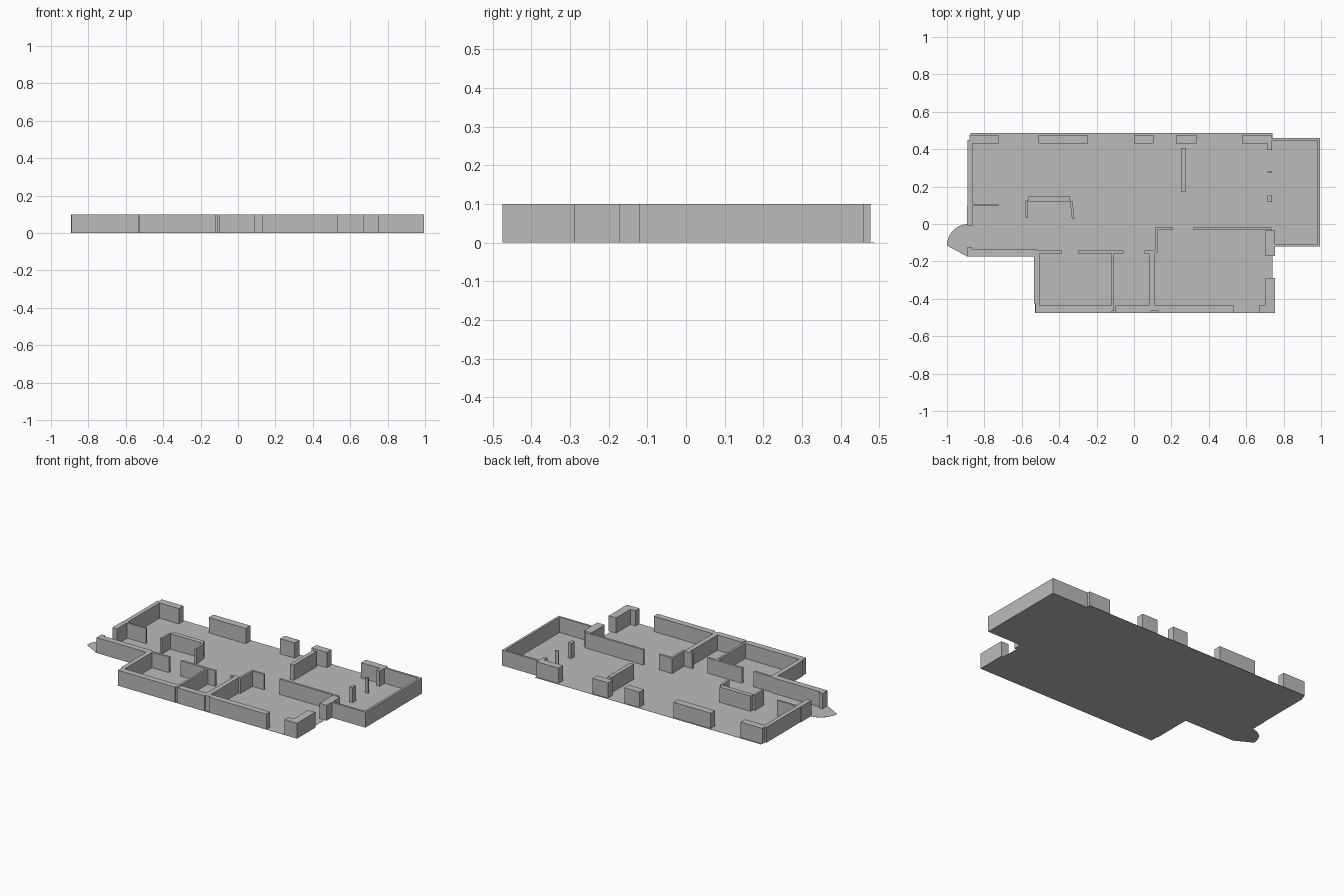
import bpy, bmesh, math

cube = bpy.data.objects.get("Cube")
if cube:
    bpy.data.objects.remove(cube, do_unlink=True)

HEIGHT = 0.1
SLAB = 0.001

grey = bpy.data.materials.new("plain grey")
grey.use_nodes = True
grey.diffuse_color = (0.5, 0.5, 0.5, 1)
grey.node_tree.nodes["Principled BSDF"].inputs["Base Color"].default_value = (0.5, 0.5, 0.5, 1)


def extrude(name, outline, height):
    """Raise a counter-clockwise plan outline from the ground into a solid."""
    bm = bmesh.new()
    base = bm.faces.new([bm.verts.new((x, y, 0)) for x, y in outline])
    top = bmesh.ops.extrude_face_region(bm, geom=[base])["geom"]
    verts = [v for v in top if isinstance(v, bmesh.types.BMVert)]
    bmesh.ops.translate(bm, verts=verts, vec=(0, 0, height))
    bmesh.ops.recalc_face_normals(bm, faces=bm.faces)
    mesh = bpy.data.meshes.new(name)
    bm.to_mesh(mesh)
    bm.free()
    mesh.materials.append(grey)
    obj = bpy.data.objects.new(name, mesh)
    bpy.context.collection.objects.link(obj)
    return obj


def wall(name, left, right, front, back):
    extrude(name, [(left, front), (right, front), (right, back), (left, back)], HEIGHT)


# Floor slab, with the rounded sweep of the entrance door on the side
sweep = []
for step in range(11):
    angle = math.pi / 2 * (1 + step / 10)
    sweep.append((-0.885 + 0.115 * math.cos(angle), -0.115 + 0.115 * math.sin(angle)))
extrude("floor", [
    (-0.89, -0.175), (-0.53, -0.175), (-0.53, -0.475), (0.74, -0.475),
    (0.74, -0.12), (0.995, -0.12), (0.995, 0.46), (0.74, 0.46),
    (0.74, 0.487), (-0.875, 0.487), (-0.875, 0.1), (-0.89, 0.1)] + sweep, SLAB)

# Thick piers along the back, separated by window openings
piers = [(-0.88, -0.725), (-0.51, -0.245), (0.0, 0.105), (0.225, 0.335), (0.58, 0.735)]
for number, (left, right) in enumerate(piers):
    wall(f"back_pier_{number + 1}", left, right, 0.43, 0.477)

# Entrance side
wall("entrance_back_wall", -0.89, -0.863, 0.107, 0.45)
wall("entrance_corner_wall", -0.875, -0.863, 0.44, 0.477)
wall("entrance_door_jamb", -0.893, -0.86, -0.008, 0.1)
wall("entrance_screen", -0.89, -0.725, 0.095, 0.107)
wall("entrance_front_wall", -0.89, -0.52, -0.175, -0.135)
wall("entrance_front_jamb", -0.89, -0.865, -0.14, -0.123)

# Outer walls of the front rooms
wall("small_room_side_wall", -0.535, -0.505, -0.425, -0.14)
wall("small_room_corner", -0.527, -0.505, -0.475, -0.42)
wall("small_room_front_wall", -0.525, -0.118, -0.475, -0.435)
wall("middle_room_front_wall", -0.1, 0.092, -0.475, -0.435)
wall("large_room_front_wall", 0.13, 0.535, -0.475, -0.435)
wall("large_room_corner_front", 0.667, 0.755, -0.475, -0.435)
wall("large_room_corner_side", 0.703, 0.755, -0.475, -0.288)
wall("large_room_side_pier", 0.703, 0.755, -0.172, -0.035)

# Partitions between the front rooms
wall("small_room_partition", -0.12, -0.106, -0.465, -0.155)
wall("middle_room_partition", 0.08, 0.112, -0.44, -0.145)
wall("middle_room_partition_end", 0.092, 0.13, -0.465, -0.435)
for number, (left, right) in enumerate([(-0.51, -0.385), (-0.3, -0.055), (0.055, 0.112)]):
    wall(f"corridor_wall_{number + 1}", left, right, -0.157, -0.142)
wall("large_room_return", 0.112, 0.126, -0.155, -0.018)
wall("large_room_back_stub", 0.115, 0.207, -0.032, -0.018)
wall("large_room_back_wall", 0.318, 0.735, -0.032, -0.018)

# Side room with thin outer walls
wall("side_room_front_wall", 0.75, 0.995, -0.12, -0.107)
wall("side_room_outer_wall", 0.98, 0.995, -0.12, 0.46)
wall("side_room_back_wall", 0.735, 0.995, 0.447, 0.46)

# Posts between the side room and the hall
for name, front, back in [("wide_post", 0.117, 0.152), ("thin_post", 0.276, 0.284),
                          ("back_post", 0.395, 0.45)]:
    wall(name, 0.715, 0.737, front, back)

# Free-standing hall wall and the three-sided alcove
wall("hall_divider", 0.25, 0.277, 0.175, 0.405)
wall("alcove_back", -0.565, -0.342, 0.117, 0.148)
wall("alcove_side", -0.58, -0.566, 0.033, 0.125)
extrude("alcove_slanted_side", [
    (-0.332, 0.03), (-0.319, 0.03), (-0.328, 0.122), (-0.342, 0.122)], HEIGHT)
